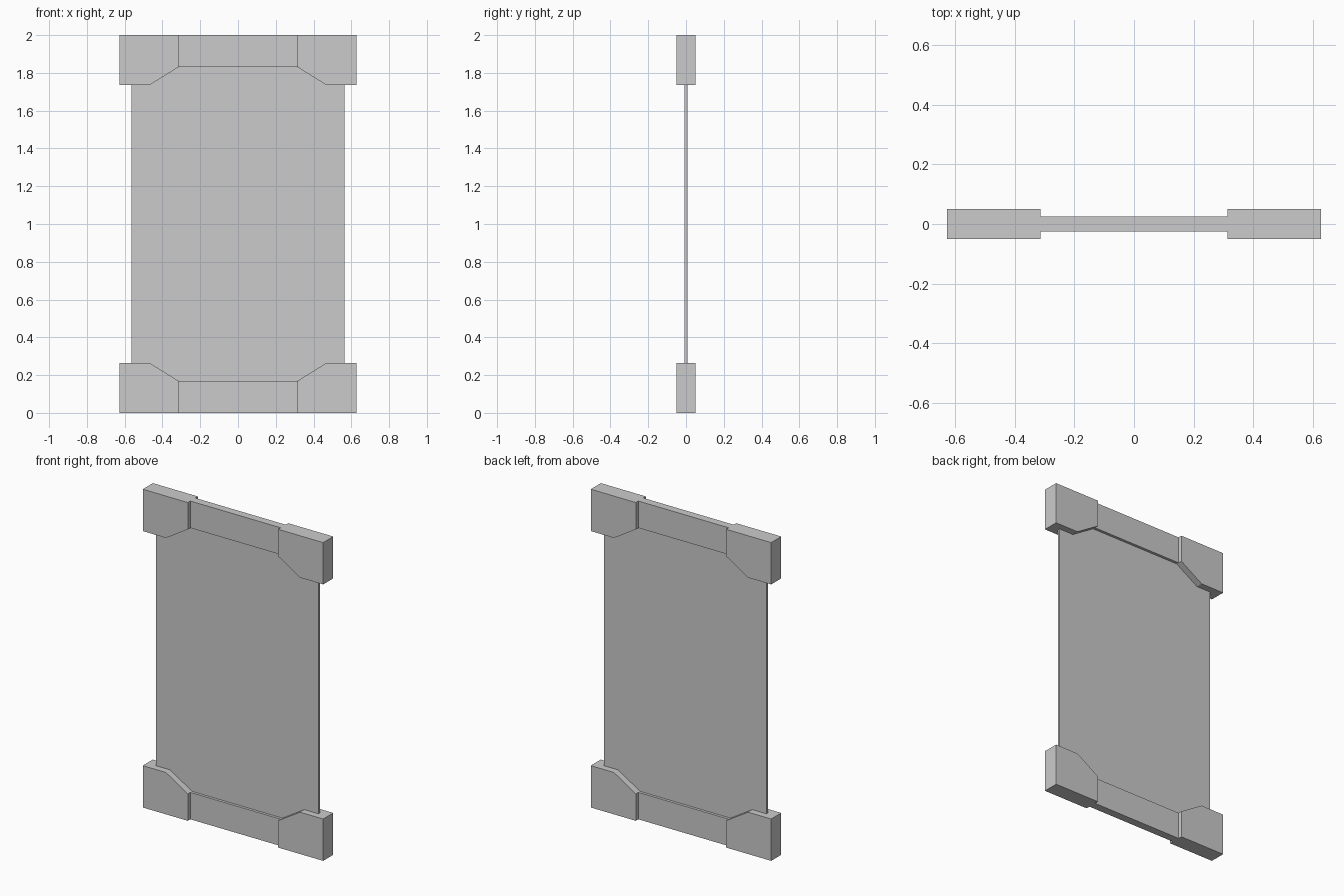
import bpy, bmesh

if "Cube" in bpy.data.objects:
    bpy.data.objects.remove(bpy.data.objects["Cube"])


def extrude_profile(name, points, half_depth):
    """Prism from an x-z outline, centred on y = 0."""
    bm = bmesh.new()
    face = bm.faces.new([bm.verts.new((x, -half_depth, z)) for x, z in points])
    result = bmesh.ops.extrude_face_region(bm, geom=[face])
    moved = [v for v in result["geom"] if isinstance(v, bmesh.types.BMVert)]
    bmesh.ops.translate(bm, verts=moved, vec=(0, 2 * half_depth, 0))
    bmesh.ops.recalc_face_normals(bm, faces=bm.faces)
    mesh = bpy.data.meshes.new(name)
    bm.to_mesh(mesh)
    bm.free()
    obj = bpy.data.objects.new(name, mesh)
    bpy.context.collection.objects.link(obj)
    return obj


def rectangle(x, z0, z1):
    return [(-x, z0), (x, z0), (x, z1), (-x, z1)]


# Outline of the chamfered corner block (bottom right)
CORNER = [(0.314, 0), (0.627, 0), (0.627, 0.263), (0.466, 0.263), (0.314, 0.169)]

# Thin sheet, tucked into the frame at both ends
extrude_profile("panel", rectangle(0.565, 0.1, 1.9), 0.008)

for level, flip in (("bottom", False), ("top", True)):
    def place(points):
        return [(x, 2 - z) if flip else (x, z) for x, z in points]

    # Rail between the corner blocks
    extrude_profile(level + "_rail", place(rectangle(0.314, 0, 0.169)), 0.025)

    # Corner blocks, left and right
    for side, sign in (("left", -1), ("right", 1)):
        outline = [(sign * x, z) for x, z in place(CORNER)]
        extrude_profile(f"{level}_{side}_corner", outline, 0.05)
